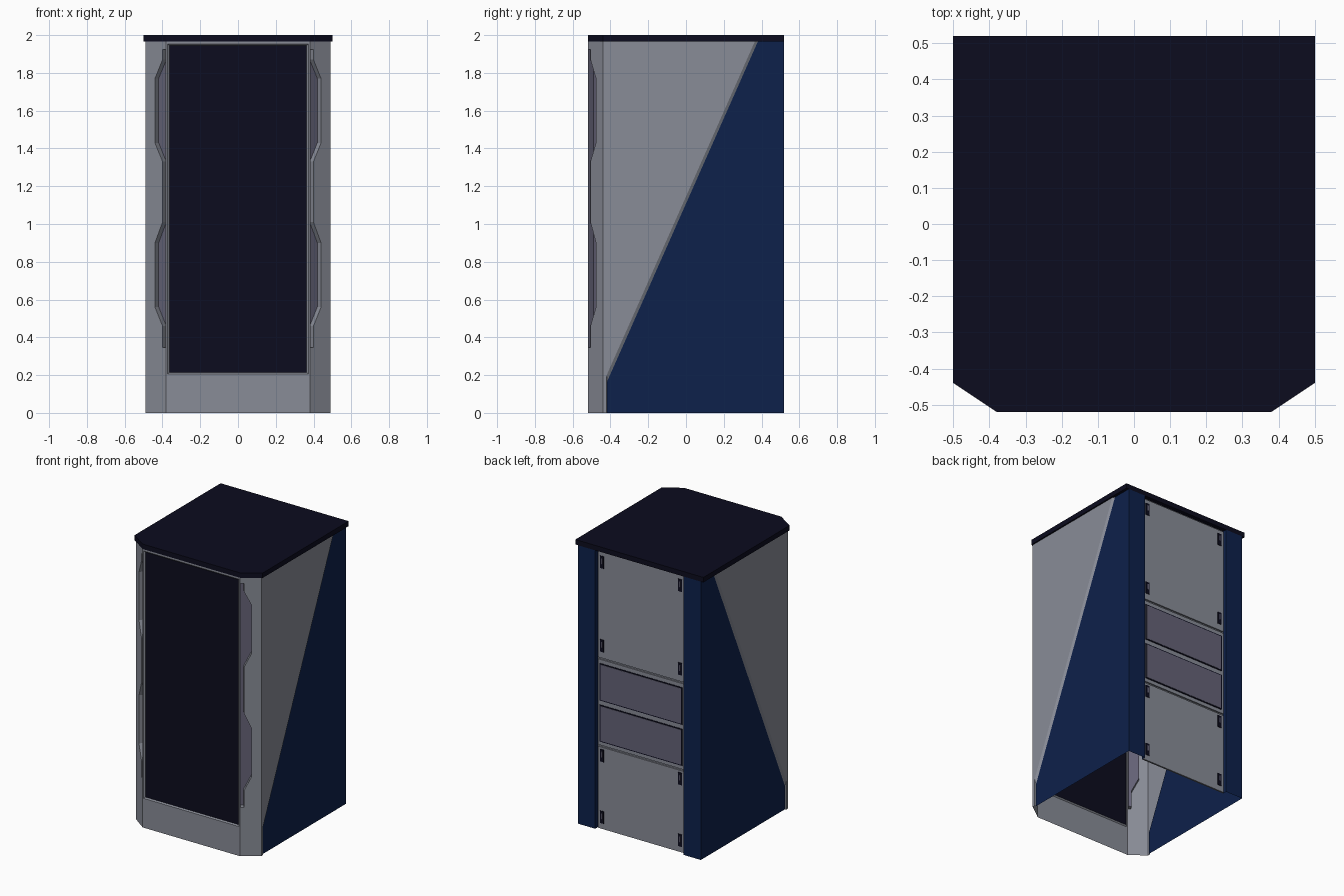
import bpy, bmesh
from mathutils import Vector

old = bpy.data.objects.get("Cube")
if old:
    bpy.data.objects.remove(old, do_unlink=True)


def material(name, rgb):
    m = bpy.data.materials.new(name)
    m.use_nodes = True
    m.diffuse_color = (*rgb, 1)
    m.node_tree.nodes["Principled BSDF"].inputs["Base Color"].default_value = (*rgb, 1)
    return m


GREY = material("cool grey", (0.25, 0.265, 0.31))
BLUE = material("navy blue", (0.004, 0.015, 0.07))
DARK = material("near black", (0.0035, 0.0035, 0.013))
PURPLE = material("purple grey", (0.13, 0.125, 0.185))

FRONT, BACK, SIDE = (0, -1, 0), (0, 1, 0), (1, 0, 0)


def finish(bm, name, mats, mirror=False):
    mesh = bpy.data.meshes.new(name)
    bm.to_mesh(mesh)
    bm.free()
    for m in mats:
        mesh.materials.append(m)
    ob = bpy.data.objects.new(name, mesh)
    bpy.context.scene.collection.objects.link(ob)
    if mirror:
        ob.modifiers.new("Mirror", 'MIRROR')
    return ob


def sheet(name, polys, mirror=False):
    """Polys are (points, outward direction, material)."""
    bm = bmesh.new()
    mats = []
    for pts, out, mat in polys:
        if mat not in mats:
            mats.append(mat)
        f = bm.faces.new([bm.verts.new(p) for p in pts])
        f.normal_update()
        if f.normal.dot(Vector(out)) < 0:
            f.normal_flip()
        f.material_index = mats.index(mat)
    bmesh.ops.remove_doubles(bm, verts=bm.verts, dist=0.0002)
    return finish(bm, name, mats, mirror)


def box(name, x, y, z, mat, mirror=False):
    bm = bmesh.new()
    bmesh.ops.create_cube(bm, size=1)
    for v in bm.verts:
        v.co = [r[0] if c < 0 else r[1] for c, r in zip(v.co, (x, y, z))]
    return finish(bm, name, [mat], mirror)


def rect(x0, x1, z0, z1, y):
    return [(x0, y, z0), (x1, y, z0), (x1, y, z1), (x0, y, z1)]


TOP = 1.965
W = 0.49

# Top slab with two cut front corners
bm = bmesh.new()
outline = [(-0.5, 0.52), (-0.5, -0.44), (-0.38, -0.52),
           (0.38, -0.52), (0.5, -0.44), (0.5, 0.52)]
base = bm.faces.new([bm.verts.new((x, y, TOP)) for x, y in outline])
ext = bmesh.ops.extrude_face_region(bm, geom=[base])["geom"]
bmesh.ops.translate(bm, vec=(0, 0, 2 - TOP),
                    verts=[g for g in ext if isinstance(g, bmesh.types.BMVert)])
bmesh.ops.recalc_face_normals(bm, faces=bm.faces)
finish(bm, "top_slab", [DARK])

# Front frame with a sunken lip around the screen
outer = rect(-0.38, 0.38, 0, TOP, -0.52)
hole = rect(-0.372, 0.372, 0.207, 1.953, -0.52)
inner = rect(-0.363, 0.363, 0.215, 1.945, -0.512)
polys = []
for ring_a, ring_b in ((outer, hole), (hole, inner)):
    for i in range(4):
        j = (i + 1) % 4
        polys.append(([ring_a[i], ring_a[j], ring_b[j], ring_b[i]], FRONT, GREY))
sheet("front_frame", polys)
sheet("screen", [(inner, FRONT, DARK)])

# Angled front corners, each with a wavy grip recess
along = Vector((0.11, 0.08, 0))
length = along.length
along.normalize()
inward = Vector((-along.y, along.x, 0))


def corner(s, z, depth=0):
    return Vector((0.38, -0.52, z)) + along * s + inward * depth


NARROW, WIDE, EDGE, DEEP = 0.024, 0.074, 0.004, 0.034
wave = [(0.345, NARROW), (0.46, NARROW), (0.56, WIDE), (0.9, WIDE), (1.01, NARROW),
        (1.33, NARROW), (1.43, WIDE), (1.77, WIDE), (1.87, NARROW), (1.925, NARROW)]
polys = []
for z0, z1 in ((0, wave[0][0]), (wave[-1][0], TOP)):
    polys.append(([corner(0, z0), corner(length, z0), corner(length, z1), corner(0, z1)],
                  -inward, GREY))
for (z0, s0), (z1, s1) in zip(wave, wave[1:]):
    polys += [
        ([corner(0, z0), corner(EDGE, z0), corner(EDGE, z1), corner(0, z1)], -inward, GREY),
        ([corner(s0, z0), corner(length, z0), corner(length, z1), corner(s1, z1)],
         -inward, GREY),
        ([corner(EDGE, z0, DEEP), corner(s0, z0, DEEP), corner(s1, z1, DEEP),
          corner(EDGE, z1, DEEP)], -inward, PURPLE),
        ([corner(EDGE, z0), corner(EDGE, z0, DEEP), corner(EDGE, z1, DEEP),
          corner(EDGE, z1)], along, PURPLE),
        ([corner(s0, z0), corner(s0, z0, DEEP), corner(s1, z1, DEEP), corner(s1, z1)],
         -along, GREY)]
for (z, s), up in ((wave[0], 1), (wave[-1], -1)):
    polys.append(([corner(EDGE, z), corner(s, z), corner(s, z, DEEP), corner(EDGE, z, DEEP)],
                  (0, 0, up), GREY))
sheet("front_corner", polys, mirror=True)

# Sides: grey upper skin, sloped lip, sunken blue lower panel
BX = W - 0.01
grey_edge = [(W, -0.42, 0), (W, -0.42, 0.2), (W, 0.364, TOP)]
blue_edge = [(BX, -0.418, 0), (BX, -0.418, 0.165), (BX, 0.38, TOP)]
polys = [([(W, -0.44, 0), *grey_edge[:2], (W, -0.44, 0.2)], SIDE, GREY),
         ([(W, -0.44, 0.2), *grey_edge[1:], (W, -0.44, TOP)], SIDE, GREY),
         (blue_edge + [(BX, 0.52, TOP), (BX, 0.52, 0)], SIDE, BLUE)]
for i in range(2):
    polys.append(([grey_edge[i], grey_edge[i + 1], blue_edge[i + 1], blue_edge[i]],
                  SIDE, GREY))
sheet("side_panel", polys, mirror=True)

# Rear pillars with a return to the sunken back
DX, BY = 0.345, 0.5
sheet("rear_pillar", [
    (rect(DX, BX, 0, TOP, 0.52), BACK, BLUE),
    ([(DX, 0.52, 0), (DX, BY - 0.01, 0), (DX, BY - 0.01, TOP), (DX, 0.52, TOP)],
     (-1, 0, 0), BLUE)], mirror=True)

# Back sheet and its three door panels
sheet("back_sheet", [(rect(-DX, DX, 0, TOP, BY - 0.01), BACK, GREY)])
for name, z0, z1 in (("lower_door", 0.002, 0.578), ("vent_panel", 0.59, 1.195),
                     ("upper_door", 1.207, 1.955)):
    box(name, (-DX + 0.006, DX - 0.006), (BY - 0.01, BY), (z0, z1), GREY)

# Two vents with dark rims
for name, z0, z1 in (("lower_vent", 0.615, 0.875), ("upper_vent", 0.905, 1.168)):
    box(name + "_rim", (-0.322, 0.322), (BY - 0.002, BY + 0.003), (z0, z1), DARK)
    box(name, (-0.315, 0.315), (BY, BY + 0.005), (z0 + 0.007, z1 - 0.007), PURPLE)

# Door latches
for i, z in enumerate((0.085, 0.52, 1.295, 1.885)):
    box(f"latch_plate_{i}", (0.29, 0.32), (BY - 0.002, BY + 0.004),
        (z - 0.043, z + 0.043), DARK, mirror=True)
    box(f"latch_lever_{i}", (0.3, 0.31), (BY, BY + 0.007),
        (z - 0.012, z + 0.028), PURPLE, mirror=True)
